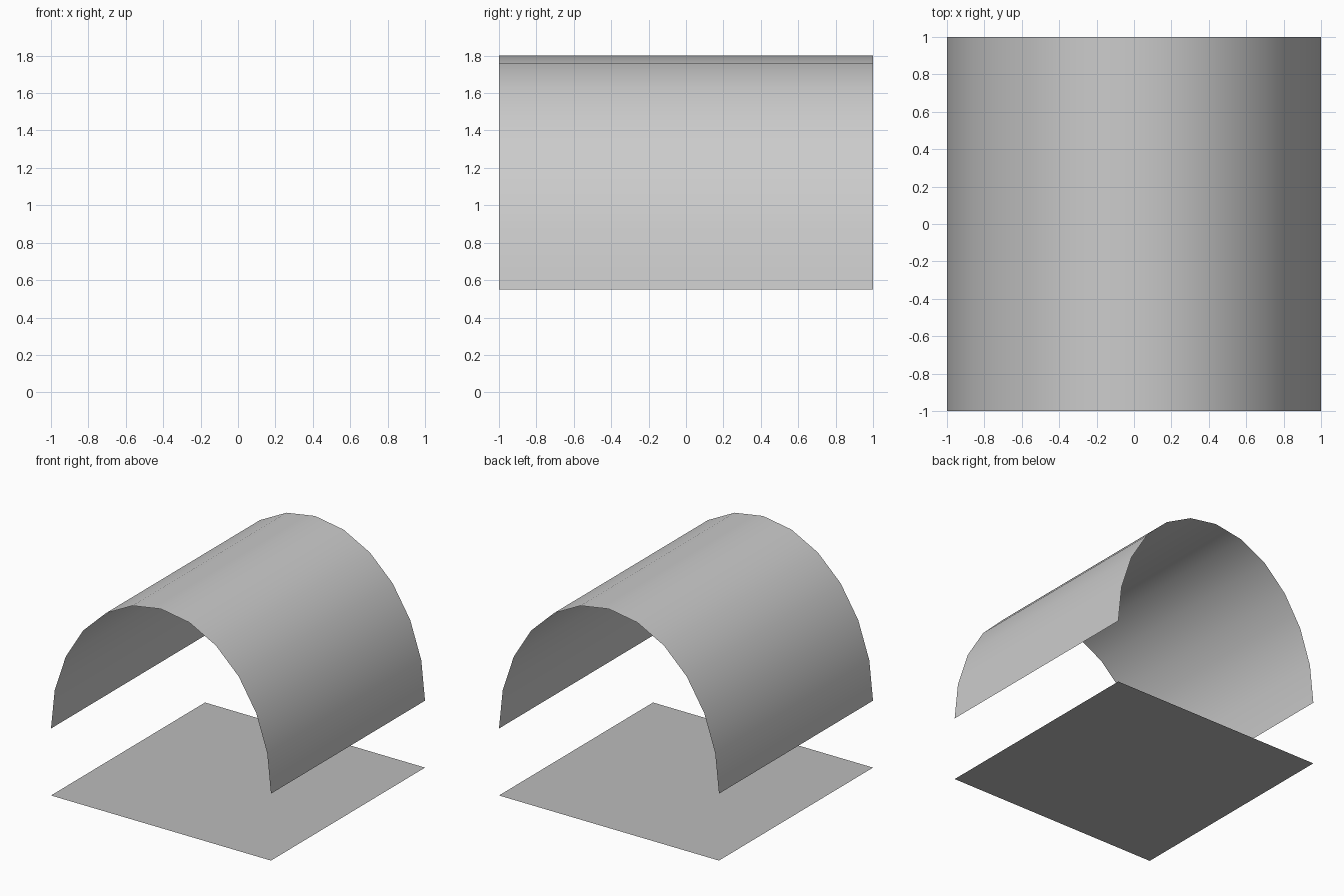
import bpy, bmesh, math

if "Cube" in bpy.data.objects:
    bpy.data.objects.remove(bpy.data.objects["Cube"])

HALF = 1.0      # half width and half depth
SPRING = 0.55   # height of the arch's lower edges
RISE = 1.25     # arch height above its lower edges
SIDES = 12


def mesh_object(name, bm):
    mesh = bpy.data.meshes.new(name)
    bm.to_mesh(mesh)
    bm.free()
    obj = bpy.data.objects.new(name, mesh)
    bpy.context.collection.objects.link(obj)
    return obj


# Floor panel
bm = bmesh.new()
bmesh.ops.create_grid(bm, x_segments=1, y_segments=1, size=HALF)
floor = mesh_object("floor_panel", bm)
mat = bpy.data.materials.new("floor_grey")
mat.diffuse_color = (0.5, 0.5, 0.5, 1)
mat.use_nodes = True
mat.node_tree.nodes["Principled BSDF"].inputs["Base Color"].default_value = mat.diffuse_color
floor.data.materials.append(mat)

# Arched canopy: a half-ellipse swept from front to back
bm = bmesh.new()
rows = []
for i in range(SIDES + 1):
    a = math.pi * i / SIDES
    x, z = HALF * math.cos(a), SPRING + RISE * math.sin(a)
    rows.append([bm.verts.new((x, y, z)) for y in (-HALF, HALF)])
for (a0, a1), (b0, b1) in zip(rows, rows[1:]):
    bm.faces.new((a0, a1, b1, b0)).smooth = True
mesh_object("arched_canopy", bm)
